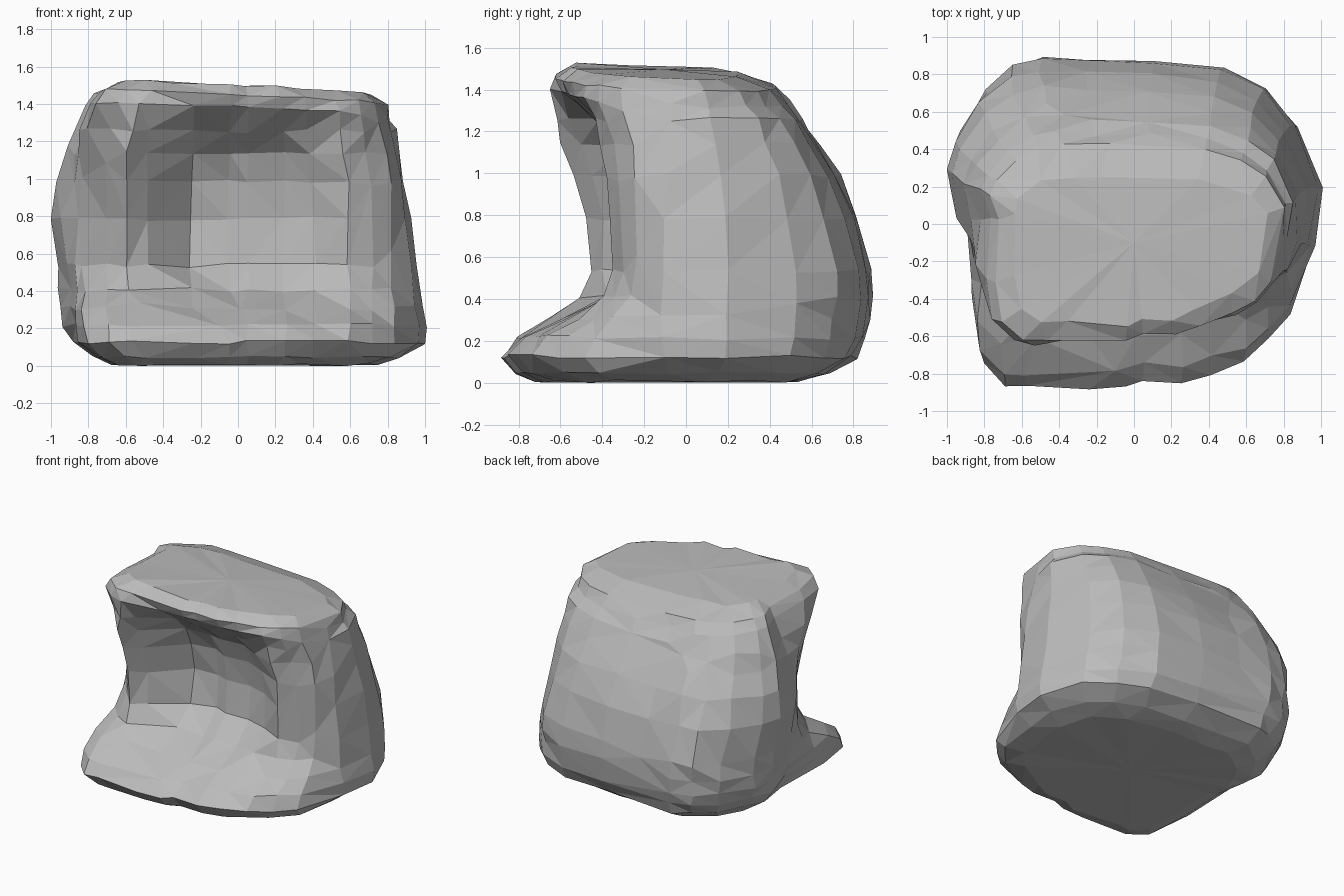
import bpy, bmesh, random
from mathutils import Vector

random.seed(4)
old = bpy.data.objects.get("Cube")
if old:
    bpy.data.objects.remove(old, do_unlink=True)

# Single stone colour
stone = bpy.data.materials.new("grey stone")
stone.use_nodes = True
colour = (0.5, 0.5, 0.5, 1)
stone.diffuse_color = colour
bsdf = stone.node_tree.nodes["Principled BSDF"]
bsdf.inputs["Base Color"].default_value = colour
bsdf.inputs["Roughness"].default_value = 0.9

# Height levels: z, left x, right x, back y, front-left y, hollow y, front-right y
levels = [
    (.02, -.68, .75, .55, -.68, -.72, -.54),
    (.06, -.78, .88, .68, -.80, -.82, -.65),
    (.14, -.88, .99, .81, -.87, -.88, -.73),
    (.23, -.93, 1.0, .86, -.81, -.78, -.66),
    (.32, -.96, .98, .88, -.66, -.59, -.52),
    (.42, -.96, .97, .89, -.51, -.36, -.40),
    (.55, -.97, .95, .89, -.46, -.18, -.36),
    (.80, -1., .92, .82, -.48, -.15, -.36),
    (1.0, -.97, .89, .73, -.54, -.18, -.38),
    (1.15, -.93, .86, .64, -.59, -.26, -.40),
    (1.27, -.88, .84, .56, -.62, -.41, -.44),
    (1.37, -.82, .82, .49, -.65, -.59, -.48),
    (1.44, -.77, .80, .43, -.62, -.62, -.48),
    (1.495, -.66, .72, .25, -.52, -.54, -.40),
]

# Rear outline: fraction of side extent, fraction of back extent
rear = [(.97, -.13), (1, .22), (.88, .6), (.72, .8), (.48, .93), (.1, .97), (-.25, .98),
        (-.5, 1), (-.66, .95), (-.82, .8), (-.95, .55), (-1, .36), (-.94, .05)]

# Front outline: fraction of side extent, depth scale, amount of hollow
front = [(-.96, .5, .95), (-.92, .85, .95), (-.78, 1, .42), (-.65, 1, 0), (-.54, 1, .25), (-.28, 1, .95),
         (-.05, 1, 1), (.06, 1, .75), (.28, 1, .8), (.45, 1, .45), (.66, 1, 0), (.8, .85, 0), (.92, .65, 0)]


def outline(z, left, right, back, front_left, hollow, front_right):
    """Closed ring of points around the boulder at one height."""
    ring = []
    for u, v in rear:
        ring.append((u * (right if u > 0 else -left), v * back))
    for u, scale, amount in front:
        side = min(right if u > 0 else -left, .9)
        edge = front_left if u < 0 else front_right
        ring.append((u * side, scale * (edge + (hollow - edge) * amount)))
    tilt = .04 if z > 1.3 else 0
    return [Vector((x, y, z - tilt * (x + y))) for x, y in ring]


# Boulder with an overhanging lip and hollow front
bm = bmesh.new()
rings = []
for level in levels:
    ring = []
    for p in outline(*level):
        rough = .012 if .1 < p.z < 1.4 else .007
        jitter = Vector([random.uniform(-rough, rough) for _ in range(3)])
        ring.append(bm.verts.new(p + jitter))
    rings.append(ring)
for low, high in zip(rings, rings[1:]):
    n = len(low)
    for i in range(n):
        j = (i + 1) % n
        bm.faces.new((low[i], low[j], high[j], high[i]))


def cap(ring, centre, flip):
    """Close an end through a smaller ring and a centre point."""
    centre = bm.verts.new(centre)
    inner = [bm.verts.new(v.co.lerp(centre.co, .5)) for v in ring]
    for i in range(len(ring)):
        j = (i + 1) % len(ring)
        for face in ((ring[i], ring[j], inner[j], inner[i]), (inner[i], inner[j], centre)):
            bm.faces.new(face[::-1] if flip else face)


cap(rings[0], (0, -.05, .015), True)
cap(rings[-1], (0, -.1, 1.51), False)

# Rest the base on the ground and triangulate into facets
lowest = min(v.co.z for v in bm.verts)
bmesh.ops.translate(bm, verts=bm.verts, vec=(0, 0, -lowest))
bmesh.ops.triangulate(bm, faces=bm.faces)
bmesh.ops.recalc_face_normals(bm, faces=bm.faces)

mesh = bpy.data.meshes.new("hollow_boulder")
bm.to_mesh(mesh)
bm.free()
mesh.materials.append(stone)
boulder = bpy.data.objects.new("hollow_boulder", mesh)
bpy.context.collection.objects.link(boulder)

# Merge small facets for an irregular chipped surface
chip = boulder.modifiers.new("chipped_facets", "DECIMATE")
chip.ratio = .75
